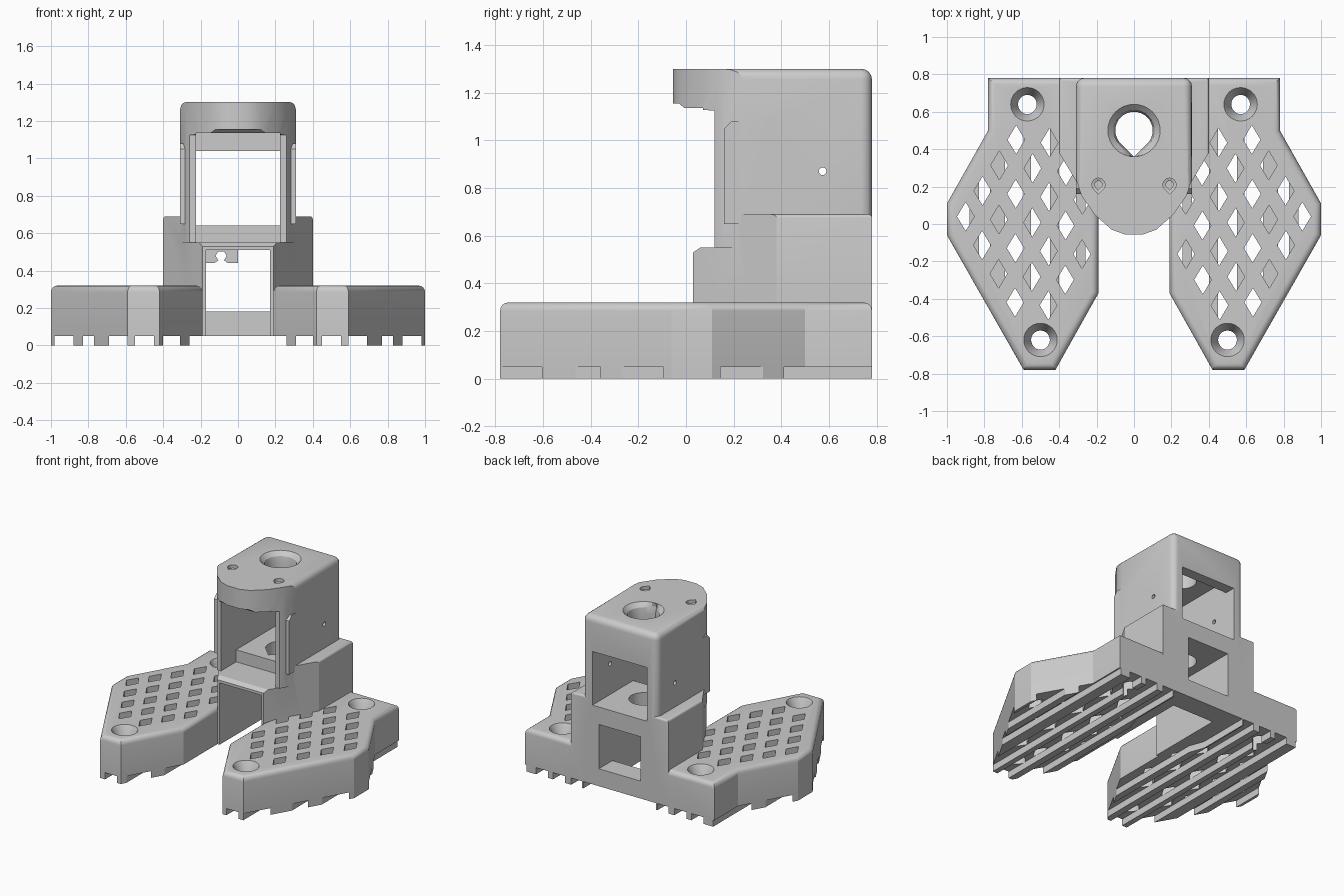
import bpy, bmesh, math
from mathutils import Vector

if "Cube" in bpy.data.objects:
    bpy.data.objects.remove(bpy.data.objects["Cube"])


def finish(bm, name):
    bmesh.ops.recalc_face_normals(bm, faces=bm.faces)
    me = bpy.data.meshes.new(name)
    bm.to_mesh(me)
    bm.free()
    ob = bpy.data.objects.new(name, me)
    bpy.context.collection.objects.link(ob)
    return ob


def add_loft(bm, rings):
    loops = [[bm.verts.new(p) for p in r] for r in rings]
    n = len(loops[0])
    for a, b in zip(loops, loops[1:]):
        for i in range(n):
            j = (i + 1) % n
            bm.faces.new((a[i], a[j], b[j], b[i]))
    bm.faces.new(loops[0][::-1])
    bm.faces.new(loops[-1])


def prism(name, pts, a, b, axis='z', bevel=0, pick=None):
    put = {'z': lambda p, t: (p[0], p[1], t),
           'x': lambda p, t: (t, p[0], p[1]),
           'y': lambda p, t: (p[0], t, p[1])}[axis]
    bm = bmesh.new()
    add_loft(bm, [[put(p, t) for p in pts] for t in (a, b)])
    if bevel:
        edges = [e for e in bm.edges if pick(e.verts[0].co, e.verts[1].co)]
        bmesh.ops.recalc_face_normals(bm, faces=bm.faces)
        bmesh.ops.bevel(bm, geom=edges, offset=bevel, segments=4, profile=0.5, affect='EDGES')
    return finish(bm, name)


def box(name, x0, x1, y0, y1, z0, z1):
    return prism(name, [(x0, y0), (x1, y0), (x1, y1), (x0, y1)], z0, z1)


def teardrop_ring(x, y, z, r, tip):
    # circle with its front drawn out to a point
    pts = []
    for k in range(32):
        a = math.radians(-90 + k * 11.25)
        dx, dy = r * math.cos(a), r * math.sin(a)
        if tip and k in (0, 1, 2, 3, 29, 30, 31):
            dy = -(r * 1.414 - abs(dx))
        pts.append((x + dx, y + dy, z))
    return pts


def teardrops(name, centres, profile):
    bm = bmesh.new()
    for x, y in centres:
        add_loft(bm, [teardrop_ring(x, y, z, r, tip) for z, r, tip in profile])
    return finish(bm, name)


def boolean(target, other, op='DIFFERENCE', keep=False):
    m = target.modifiers.new('cut', 'BOOLEAN')
    m.operation, m.object, m.solver = op, other, 'EXACT'
    bpy.context.view_layer.objects.active = target
    bpy.ops.object.modifier_apply(modifier=m.name)
    if not keep:
        bpy.data.objects.remove(other, do_unlink=True)


def symmetric(half):
    return half + [(-x, y) for x, y in reversed(half)]


SCREWS = [(0.57, 0.64), (0.50, -0.62)]
FOOT = [(0.78, 0.78), (0.78, 0.50), (1, 0.11), (1, -0.06), (0.59, -0.78), (0.42, -0.78),
        (0.19, -0.37), (0.19, 0.03), (0.235, 0.2), (0.3, 0.38), (0.3, 0.78)]
BARS = [(0.26, 0.31), (0.40, 0.45), (0.55, 0.59), (0.69, 0.77), (0.83, 0.88), (0.98, 1.02)]


# Tower: wide lower block and narrower upper housing with a rounded nose
tower = prism('bracket_body', symmetric([(0.19, 0.03), (0.40, 0.38), (0.40, 0.78)]), 0.05, 0.69,
              bevel=0.015, pick=lambda p, q: min(p.z, q.z) > 0.6 and p.y + q.y > 0.8)
boolean(tower, prism('front_step', [(-0.2, 0.53), (0.03, 0.53), (0.06, 0.55), (0.12, 0.55),
                                    (0.12, 0.9), (-0.2, 0.9)], -0.6, 0.6, 'x'))
nose = symmetric([(0.05, -0.055), (0.12, -0.03), (0.21, 0.05), (0.28, 0.15), (0.31, 0.24), (0.31, 0.78)])
upper = prism('upper_housing', nose, 0.55, 1.30, bevel=0.045,
              pick=lambda p, q: (p.z + q.z > 2.5 and p.y + q.y > 0.9) or (p.y + q.y > 1.5 and p.x == q.x))
boolean(upper, prism('under_nose', [(-0.3, 0.4), (0.12, 0.4), (0.12, 1.125), (0.0, 1.13), (-0.03, 1.155),
                                    (-0.3, 1.155)], -0.6, 0.6, 'x'))
boolean(tower, upper, 'UNION')

# Side flanges in front of the housing walls
for s in (1, -1):
    fl = prism('flange', [(0.16, 0.65), (0.34, 0.65), (0.34, 1.08), (0.19, 1.08), (0.16, 1.05)],
               min(s * 0.265, s * 0.31), max(s * 0.265, s * 0.31), 'x')
    boolean(tower, fl, 'UNION')

# Feet: perforated plates with countersunk screw holes and bottom bars
for s, side in ((1, 'right'), (-1, 'left')):
    pts = [(s * x, y) for x, y in FOOT]
    foot = prism('foot', pts, 0.05, 0.32, bevel=0.035,
                 pick=lambda p, q: p.z + q.z > 0.6)
    bm = bmesh.new()
    for i in range(5):
        for j in range(5):
            x, y = 0.9 - 0.09 * i - 0.088 * j, 0.04 + 0.137 * i - 0.153 * j
            if x < 0.25 or any(math.dist((x, y), c) < 0.14 for c in SCREWS):
                continue
            ring = [(x + 0.046, y), (x, y + 0.077), (x - 0.046, y), (x, y - 0.077)]
            add_loft(bm, [[(s * u, v, z) for u, v in ring] for z in (-0.1, 0.5)])
    boolean(foot, finish(bm, 'diamond_cutter'))
    screws = teardrops('screw_cutter', [(s * x, y) for x, y in SCREWS],
                       [(-0.1, 0.05, True), (0.23, 0.05, True), (0.235, 0.052, False),
                        (0.30, 0.078, False), (0.33, 0.095, False)])
    bars = prism(side + '_foot_bars', pts, 0, 0.05)
    bm = bmesh.new()
    for a, b in BARS:
        add_loft(bm, [[(s * a, -1, z), (s * b, -1, z), (s * b, 1, z), (s * a, 1, z)] for z in (-0.1, 0.2)])
    boolean(bars, finish(bm, 'bar_strips'), 'INTERSECT')
    boolean(foot, screws, keep=True)
    boolean(bars, screws)
    boolean(tower, foot, 'UNION')

# Upper chamber with back window, lower channel with back window
boolean(tower, prism('chamber', [(-0.3, 0.55), (0.30, 0.55), (0.30, 0.64), (0.9, 0.64), (0.9, 1.04),
                                 (0.70, 1.04), (0.70, 1.135), (-0.3, 1.135)], -0.225, 0.225, 'x'))
boolean(tower, prism('channel', [(-0.3, 0), (0.62, 0), (0.62, 0.18), (0.9, 0.18), (0.9, 0.51),
                                 (-0.3, 0.51)], -0.172, 0.172, 'x'))

# Teardrop access hole, blind top holes, side pin hole
boolean(tower, teardrops('access_hole', [(0, 0.5)],
                         [(0.4, 0.10, True), (1.22, 0.10, True), (1.27, 0.11, True),
                          (1.30, 0.14, False), (1.34, 0.17, False)]))
boolean(tower, teardrops('top_holes', [(0.19, 0.21), (-0.19, 0.21)],
                         [(1.19, 0.02, True), (1.27, 0.02, True), (1.275, 0.035, True), (1.35, 0.035, True)]))
pin = [(0.573 + 0.016 * math.cos(k * math.pi / 6), 0.87 + 0.016 * math.sin(k * math.pi / 6)) for k in range(12)]
boolean(tower, prism('pin_hole', pin, -0.5, 0.5, 'x'))

# Small cable clip hanging under the chamber floor
prism('cable_clip', [(-0.172, 0.51), (0, 0.51), (0, 0.44), (-0.055, 0.44), (-0.075, 0.455), (-0.06, 0.48),
                     (-0.075, 0.503), (-0.105, 0.503), (-0.12, 0.48), (-0.105, 0.455), (-0.125, 0.44),
                     (-0.172, 0.44)], 0.2, 0.32, 'y')

bpy.ops.object.select_all(action='SELECT')
bpy.ops.object.shade_smooth_by_angle(angle=math.radians(25))
